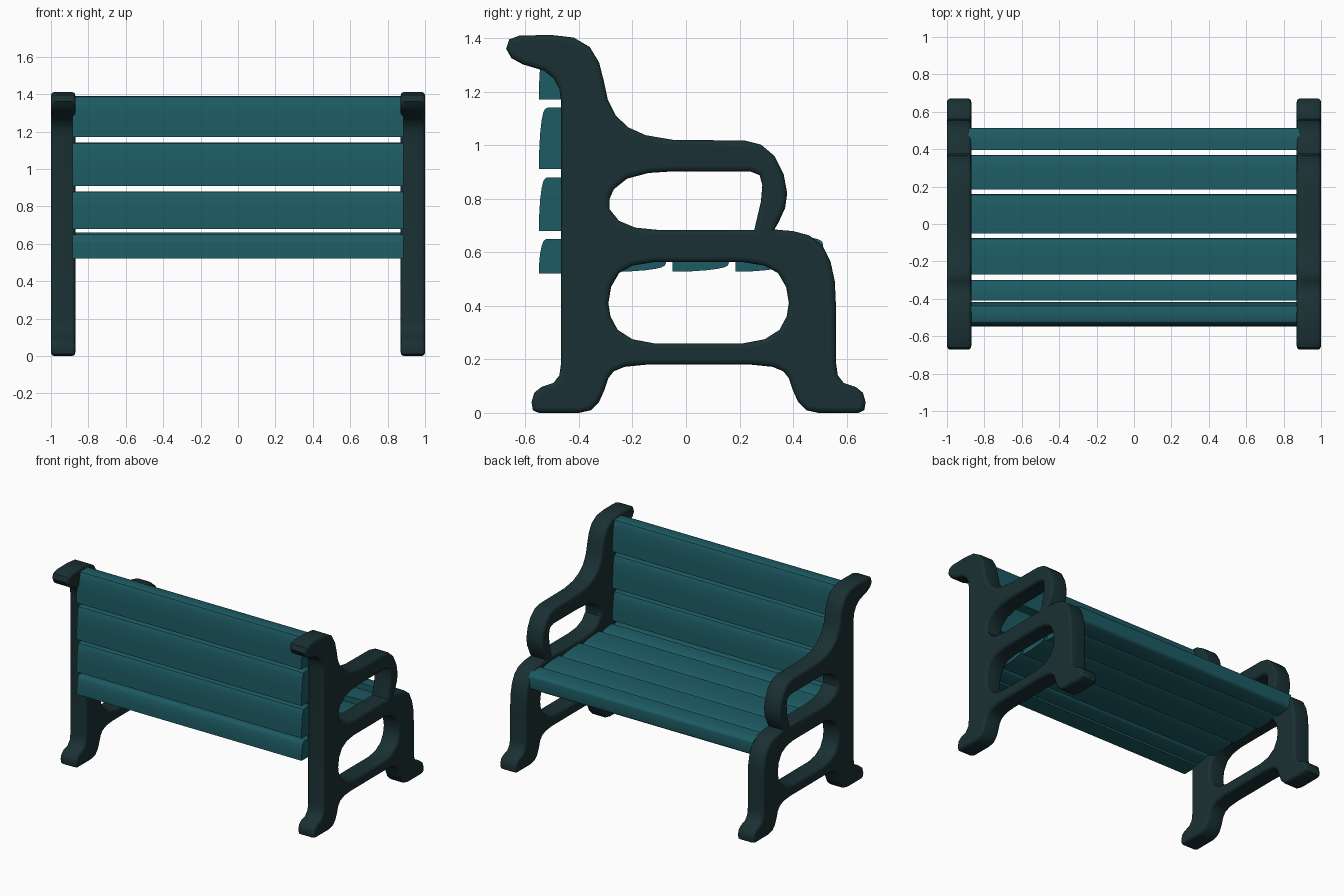
import bpy, bmesh, math

if "Cube" in bpy.data.objects:
    bpy.data.objects.remove(bpy.data.objects["Cube"])


def material(name, rgb):
    m = bpy.data.materials.new(name)
    m.diffuse_color = (*rgb, 1)
    m.use_nodes = True
    m.node_tree.nodes["Principled BSDF"].inputs["Base Color"].default_value = m.diffuse_color
    return m


IRON = material("dark_iron", (0.010, 0.030, 0.033))
TEAL = material("teal_paint", (0.012, 0.105, 0.125))
MID = 0.047  # symmetry line of the leg section (y)


def flip(pts):
    return [(2 * MID - y, z) for y, z in reversed(pts)]


# Side frame outline: rear leg (mirrored for the front leg) ...
leg = [(-0.15, 0.18), (-0.23, 0.172), (-0.27, 0.155), (-0.29, 0.13),
       (-0.305, 0.085), (-0.325, 0.04), (-0.355, 0.01), (-0.40, 0),
       (-0.55, 0), (-0.572, 0.01), (-0.577, 0.04), (-0.567, 0.075),
       (-0.54, 0.097), (-0.495, 0.112), (-0.473, 0.14), (-0.466, 0.19)]
# ... then the backrest crest, armrest and seat front
upper = [(-0.466, 1.16), (-0.473, 1.21), (-0.495, 1.25), (-0.53, 1.278),
         (-0.61, 1.302), (-0.652, 1.325), (-0.672, 1.36), (-0.66, 1.395),
         (-0.62, 1.41), (-0.50, 1.411), (-0.42, 1.402), (-0.36, 1.367),
         (-0.325, 1.31), (-0.307, 1.24), (-0.292, 1.17), (-0.262, 1.11),
         (-0.215, 1.066), (-0.15, 1.037), (-0.05, 1.02), (0.22, 1.017),
         (0.28, 1.002), (0.33, 0.96), (0.365, 0.89), (0.378, 0.82),
         (0.37, 0.765), (0.345, 0.71), (0.33, 0.685), (0.40, 0.679),
         (0.46, 0.663), (0.51, 0.625), (0.54, 0.565), (0.556, 0.49),
         (0.56, 0.40)]
outline = leg + upper + flip(leg)

# Opening under the armrest
arm_hole = [(-0.285, 0.80), (-0.27, 0.835), (-0.22, 0.875), (-0.14, 0.896),
            (-0.05, 0.902), (0.24, 0.902), (0.275, 0.888), (0.285, 0.85),
            (0.28, 0.79), (0.255, 0.683), (-0.10, 0.683), (-0.19, 0.692),
            (-0.25, 0.717), (-0.285, 0.76)]
# Opening between the legs
half = [(-0.12, 0.26), (-0.20, 0.275), (-0.255, 0.31), (-0.282, 0.36),
        (-0.29, 0.41), (-0.28, 0.47), (-0.25, 0.522), (-0.20, 0.55),
        (-0.12, 0.563)]
leg_hole = half + flip(half)


def side_frame(name, x):
    bevel = 0.018
    cu = bpy.data.curves.new(name, 'CURVE')
    cu.dimensions = '2D'
    cu.fill_mode = 'BOTH'
    cu.extrude = 0.065 - bevel
    cu.bevel_depth = bevel
    cu.bevel_resolution = 2
    cu.offset = -bevel
    for pts in (outline, arm_hole, leg_hole):
        sp = cu.splines.new('POLY')
        sp.points.add(len(pts) - 1)
        for p, (y, z) in zip(sp.points, pts):
            p.co = (y, z, 0, 1)
        sp.use_cyclic_u = True
    cu.materials.append(IRON)
    ob = bpy.data.objects.new(name, cu)
    ob.rotation_euler = (math.pi / 2, 0, math.pi / 2)
    ob.location.x = x
    bpy.context.collection.objects.link(ob)
    finish(ob, True)


def finish(ob, convert=False):
    bpy.ops.object.select_all(action='DESELECT')
    ob.select_set(True)
    bpy.context.view_layer.objects.active = ob
    if convert:
        bpy.ops.object.convert(target='MESH')
    bpy.ops.object.shade_smooth_by_angle(angle=math.radians(35))


def slat(name, start, end, centre, upright):
    # Cross-section: square at the start, rounded towards the end
    h, L = 0.066, end - start
    side = [(0, 1), (0.35, 0.985), (0.6, 0.93), (0.8, 0.85),
            (0.92, 0.76), (0.98, 0.66), (1, 0.52)]
    sec = [(s, t) for s, t in side] + [(s, -t) for s, t in reversed(side)]
    bm = bmesh.new()
    vs = []
    for s, t in sec:
        a, b = start + s * L, centre + t * h
        vs.append(bm.verts.new((-0.885, b, a) if upright else (-0.885, a, b)))
    face = bm.faces.new(vs)
    new = bmesh.ops.extrude_face_region(bm, geom=[face])["geom"]
    moved = [g for g in new if isinstance(g, bmesh.types.BMVert)]
    bmesh.ops.translate(bm, verts=moved, vec=(1.77, 0, 0))
    bmesh.ops.recalc_face_normals(bm, faces=bm.faces)
    me = bpy.data.meshes.new(name)
    bm.to_mesh(me)
    bm.free()
    me.materials.append(TEAL)
    ob = bpy.data.objects.new(name, me)
    bpy.context.collection.objects.link(ob)
    finish(ob)


# Two cast side frames
side_frame("left_side_frame", -0.935)
side_frame("right_side_frame", 0.935)

# Backrest slats, bottom to top
for i, (a, b) in enumerate([(0.52, 0.65), (0.68, 0.88), (0.91, 1.14), (1.17, 1.39)]):
    slat(f"back_slat_{i + 1}", a, b, -0.483, True)

# Seat slats, rear to front
for i, (a, b) in enumerate([(-0.41, -0.30), (-0.27, -0.075), (-0.05, 0.16),
                            (0.185, 0.37), (0.395, 0.512)]):
    slat(f"seat_slat_{i + 1}", a, b, 0.594, False)
